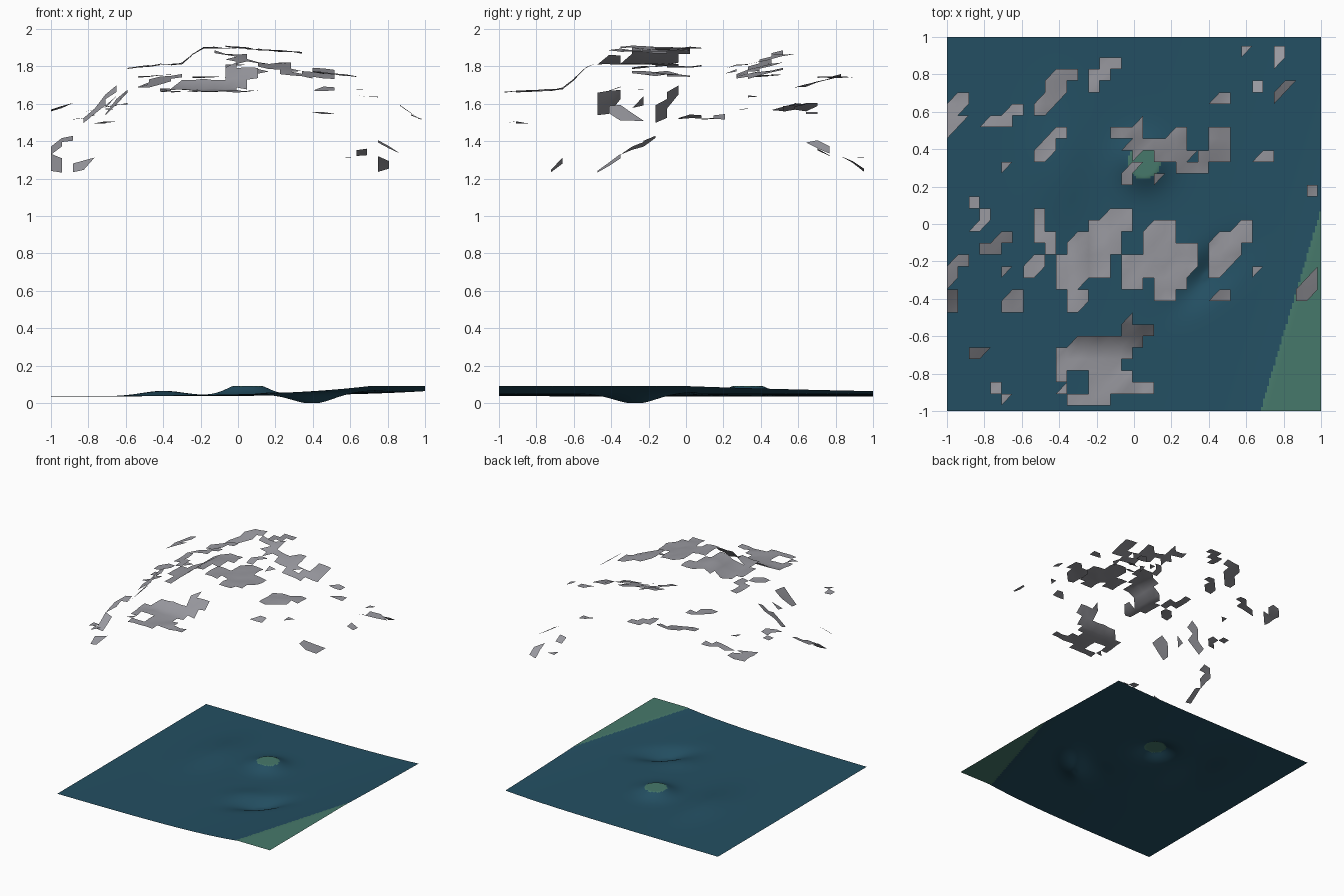
import bpy, bmesh, math, random

if "Cube" in bpy.data.objects:
    bpy.data.objects.remove(bpy.data.objects["Cube"])

random.seed(4)


def material(name, rgb):
    m = bpy.data.materials.new(name)
    m.diffuse_color = (*rgb, 1)
    m.use_nodes = True
    m.node_tree.nodes["Principled BSDF"].inputs["Base Color"].default_value = m.diffuse_color
    return m


TEAL = material("teal_lowland", (0.017, 0.078, 0.122))
GREEN = material("green_highland", (0.062, 0.19, 0.145))
GREY = material("cloud_grey", (0.31, 0.31, 0.34))


def finish(name, bm, mats):
    me = bpy.data.meshes.new(name)
    bm.to_mesh(me)
    bm.free()
    for m in mats:
        me.materials.append(m)
    me.shade_smooth()
    ob = bpy.data.objects.new(name, me)
    bpy.context.collection.objects.link(ob)


def mound(x, y, cx, cy, rx, ry, angle=0):
    c, s = math.cos(angle), math.sin(angle)
    u, v = (x - cx) * c + (y - cy) * s, (y - cy) * c - (x - cx) * s
    return math.exp(-(u / rx) ** 2 - (v / ry) ** 2)


def ground(x, y):
    shore = 0.68 + 0.3 * (y + 1)                            # edge of the highland
    h = 0.035 + 0.053 * math.exp((x - shore) / 0.45)
    h += 0.075 * mound(x, y, 0.05, 0.33, 0.13, 0.13)         # central hill
    h += 0.028 * mound(x, y, -0.4, 0.3, 0.16, 0.3)           # low swell
    h += 0.012 * mound(x, y, 0.2, -0.2, 0.15, 0.1, 0.8)
    h -= 0.056 * mound(x, y, 0.4, -0.27, 0.2, 0.09, 0.8)     # hollow
    return h


# Terrain: a thin height field, green where it reaches the plateau
bm = bmesh.new()
bmesh.ops.create_grid(bm, x_segments=180, y_segments=180, size=1)
for f in bm.faces:
    c = f.calc_center_median()
    f.material_index = 1 if ground(c.x, c.y) > 0.0875 else 0
for v in bm.verts:
    v.co.z = min(0.09, max(0.0, ground(v.co.x, v.co.y)))
finish("terrain", bm, [TEAL, GREEN])

# Cloud lattice: columns from the left edge, rows from the back
DX, DY = 0.0583, 0.062


def cloud(name, height, *rows):
    """rows are (row, start, end); a half column means cut on the diagonal."""
    bm = bmesh.new()
    verts = {}

    def vert(i, k):
        if (i, k) not in verts:
            x, y = -1 + DX * i, 0.952 - DY * k
            z = height(x, y) + random.uniform(-0.006, 0.006)
            verts[i, k] = bm.verts.new((x, y, z))
        return verts[i, k]

    for k, start, end in rows:
        for t in range(round(start * 2), round(end * 2)):
            i = t // 2
            if t % 2:   # lower right half
                corners = (i, k + 1), (i + 1, k + 1), (i + 1, k)
            else:       # upper left half
                corners = (i, k), (i, k + 1), (i + 1, k)
            bm.faces.new([vert(*c) for c in corners])
    finish(name, bm, [GREY])


def plane(z, cx=0, cy=0, sx=0, sy=0):
    return lambda x, y: z + sx * (x - cx) + sy * (y - cy)


def step(t):
    t = max(0, min(1, t))
    return t * t * (3 - 2 * t)


# Large central clouds
cloud("cloud_centre_left", lambda x, y: 1.81 + 0.09 * step((x + 0.32) / 0.14),
      (14, 14.5, 17), (15, 13, 17), (16, 11.5, 16), (17, 11, 16), (18, 10, 15),
      (19, 10, 15), (20, 10, 12.5), (21, 11, 13), (22, 11, 12.5))
cloud("cloud_centre_right", plane(1.9, 0, 0, -0.08),
      (15, 18.5, 21), (16, 18, 21), (17, 18, 23), (18, 16, 23), (19, 16, 22.5),
      (20, 16, 18), (20, 19, 22), (21, 19, 21))
cloud("cloud_front", lambda x, y: 1.67 + 0.05 * (y + 0.8) + 0.14 * step((y + 0.68) / 0.2),
      (23, 16.5, 17), (24, 16, 19), (25, 11.5, 18), (26, 10, 17), (27, 10, 16),
      (28, 10, 11), (28, 13, 17), (29, 10.5, 11), (29, 13, 19), (30, 11, 15))
cloud("cloud_back", plane(1.82, 0.1, 0.42, -0.16, 0.25),
      (6, 17.5, 18), (7, 15, 18), (7, 20.5, 22), (7, 24, 26), (8, 16.5, 22),
      (8, 24, 26), (9, 17, 17.5), (9, 19, 22.5), (9, 23, 26), (10, 16.5, 17.5),
      (10, 21, 24), (11, 16, 17), (11, 19, 19.5))
cloud("cloud_right", plane(1.76, 0.5, -0.1, -0.1),
      (15, 26.5, 28), (16, 24.5, 28), (17, 24, 27), (18, 24, 26.5), (19, 24, 25.5))
cloud("cloud_left", plane(1.8, -0.5, -0.1, 0.1),
      (14, 8, 9), (15, 8, 9), (16, 8, 10), (17, 9, 10), (18, 7.5, 9), (19, 7, 8.5))

# Back left wisps
cloud("wisp_back_a", plane(1.74, -0.15, 0.8), (1, 14, 16), (2, 13, 15), (3, 13, 14))
cloud("wisp_back_b", plane(1.72, -0.4, 0.7, 0.1, 0.2),
      (2, 9.5, 12), (3, 9, 11), (4, 8.5, 10.5), (5, 8, 9.5))
cloud("wisp_back_c", plane(1.75, -0.45, 0.4, 0.1), (7, 9.5, 11), (8, 8.5, 10), (9, 8, 9.5))
cloud("wisp_edge_a", plane(1.58, -0.95, 0.6, 0.3),
      (4, 0.5, 2), (5, 0, 1.5), (6, 0, 1.5), (7, 0, 0.5))
cloud("wisp_edge_b", plane(1.58, -0.7, 0.6, 0.2), (5, 5.5, 7), (6, 3.5, 6))
cloud("wisp_edge_c", plane(1.57), (10, 5, 5.5))

# Left wisps
cloud("wisp_left_a", plane(1.53, -0.8, 0.05, 0.2), (13, 2, 3), (14, 3, 4), (15, 2.5, 3.5))
cloud("wisp_left_b", plane(1.6, -0.73, -0.11, 0.8, 0.5), (16, 4.5, 6), (17, 3, 5))
cloud("wisp_left_c", plane(1.39, -0.95, -0.22, 0.3, 0.4),
      (18, 0.5, 2), (19, 0, 1), (20, 0, 0.5))
cloud("wisp_left_d", plane(1.28, -0.97, -0.41, -0.3, 0.7), (21, 0, 1), (22, 0, 1))
cloud("wisp_left_e", plane(1.6, -0.66, -0.4, 1.0, 0.2), (19, 5, 5.5), (21, 5.5, 7), (22, 5, 7))
cloud("wisp_left_f", plane(1.27, -0.82, -0.7, 0.3, 0.8), (26, 2, 3.5))
cloud("wisp_left_g", plane(1.5), (29, 4, 5), (30, 5, 5.5))

# Right wisps
cloud("wisp_right_a", plane(1.55, 0.92, -0.32, -0.7), (19, 33.5, 34), (20, 32.5, 34), (21, 32, 33.5))
cloud("wisp_right_b", plane(1.68, 0.47, -0.38, 0, 0.4), (21, 24.5, 26))
cloud("wisp_right_c", plane(1.68), (19, 28, 28.5))
cloud("wisp_right_d", plane(1.53, 0.95, 0.18, -0.4), (12, 33, 34))
cloud("wisp_right_e", plane(1.64), (9, 28.5, 30))
cloud("wisp_right_f", plane(1.55), (4, 24.5, 26))
cloud("wisp_right_g", plane(1.34, 0.66, 0.73, 0.2, -0.5), (3, 28, 29))
cloud("wisp_right_h", plane(1.35, 0.82, 0.71, -0.8, 0.3), (3, 30.5, 31.5), (4, 30, 30.5))
cloud("wisp_right_i", plane(1.31), (0, 27, 27.5))
cloud("wisp_right_j", plane(1.28, 0.78, 0.9, 0.2, -0.7), (0, 30, 31), (1, 30, 30.5))
